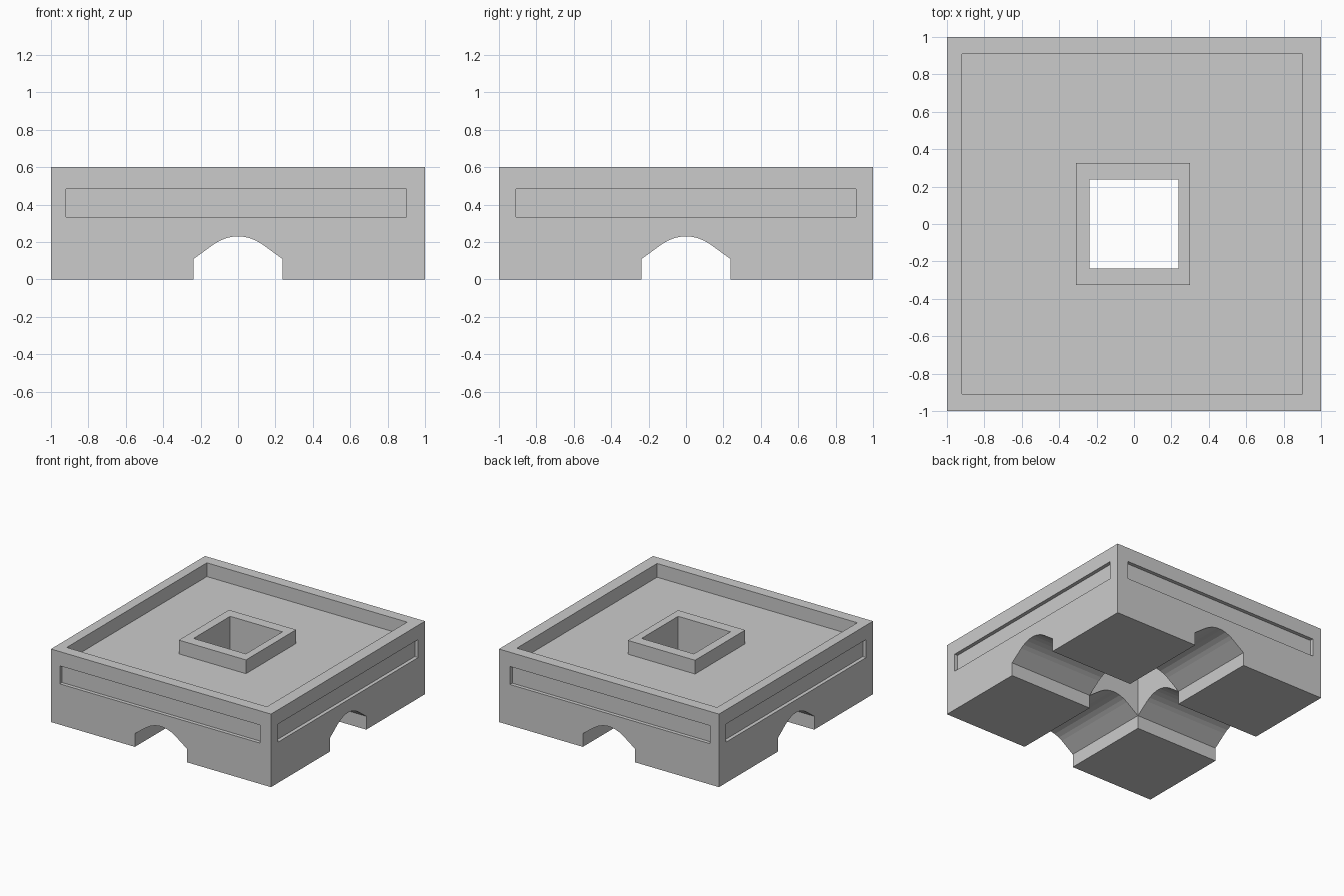
import bpy, bmesh, math
from mathutils import Matrix

if "Cube" in bpy.data.objects:
    bpy.data.objects.remove(bpy.data.objects["Cube"])


def make_object(name, bm):
    bmesh.ops.recalc_face_normals(bm, faces=bm.faces)
    mesh = bpy.data.meshes.new(name)
    bm.to_mesh(mesh)
    bm.free()
    obj = bpy.data.objects.new(name, mesh)
    bpy.context.collection.objects.link(obj)
    return obj


def box(name, lo, hi):
    bm = bmesh.new()
    bmesh.ops.create_cube(bm, size=1)
    for v in bm.verts:
        v.co = [lo[i] + (v.co[i] + 0.5) * (hi[i] - lo[i]) for i in range(3)]
    return make_object(name, bm)


def channel(name, turn):
    # Arched profile swept through the whole block
    half = [(0.10, 0.206), (0.06, 0.222), (0.02, 0.23)]
    profile = [(0.237, -0.1), (0.237, 0.11), (0.13, 0.188)] + half
    profile += [(-x, z) for x, z in reversed(profile)]
    bm = bmesh.new()
    face = bm.faces.new([bm.verts.new((x, -1.1, z)) for x, z in profile])
    ext = bmesh.ops.extrude_face_region(bm, geom=[face])
    for g in ext["geom"]:
        if isinstance(g, bmesh.types.BMVert):
            g.co.y = 1.1
    bm.transform(Matrix.Rotation(turn, 4, 'Z'))
    return make_object(name, bm)


def combine(target, tool, operation='DIFFERENCE'):
    mod = target.modifiers.new(tool.name, 'BOOLEAN')
    mod.operation = operation
    mod.solver = 'EXACT'
    mod.object = tool
    bpy.context.view_layer.objects.active = target
    bpy.ops.object.modifier_apply(modifier=mod.name)
    bpy.data.objects.remove(tool)


# Block with a shallow tray sunk into the top
block = box("block", (-1, -1, 0), (1, 1, 0.6))
combine(block, box("tray", (-0.92, -0.91, 0.487), (0.90, 0.91, 0.7)))

# Raised collar around the centre hole
combine(block, box("collar", (-0.31, -0.325, 0.45), (0.30, 0.325, 0.6)), 'UNION')

# Long shallow slots on all four sides
d, z0, z1 = 0.03, 0.335, 0.483
for s in (-1, 1):
    a, b = sorted((s * (1 - d), s * 1.1))
    combine(block, box("slot_y", (-0.92, a, z0), (0.90, b, z1)))
    combine(block, box("slot_x", (a, -0.91, z0), (b, 0.91, z1)))

# Crossing arched channels underneath, then the square shaft
combine(block, channel("channel_y", 0))
combine(block, channel("channel_x", math.pi / 2))
combine(block, box("shaft", (-0.2375, -0.2375, -0.1), (0.2375, 0.2375, 0.7)))
